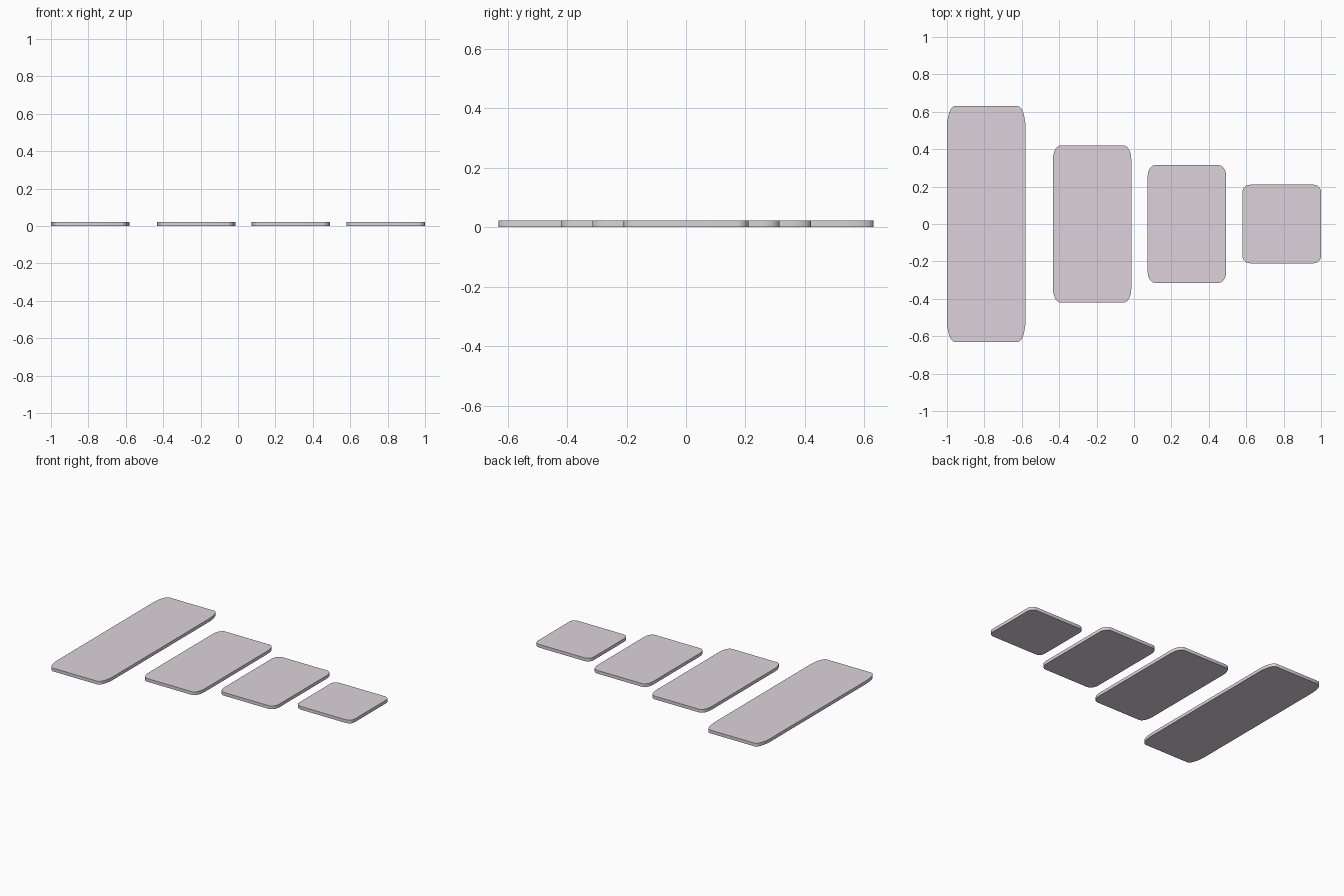
import bpy, bmesh
from math import sin, cos, pi

if "Cube" in bpy.data.objects:
    bpy.data.objects.remove(bpy.data.objects["Cube"])

WIDTH, HEIGHT, RADIUS, STEPS = 0.42, 0.022, 0.04, 6

mat = bpy.data.materials.new("pale_mauve")
mat.diffuse_color = (0.72, 0.65, 0.70, 1)
mat.use_nodes = True
mat.node_tree.nodes["Principled BSDF"].inputs["Base Color"].default_value = mat.diffuse_color


def tile(name, x, ratio):
    """Rounded square slab stretched along y, so its corners stretch too."""
    inner = WIDTH / 2 - RADIUS
    bm = bmesh.new()
    ring = []
    for q, (sx, sy) in enumerate([(1, 1), (-1, 1), (-1, -1), (1, -1)]):
        for i in range(STEPS + 1):
            a = (q + i / STEPS) * pi / 2
            px = sx * inner + RADIUS * cos(a)
            py = (sy * inner + RADIUS * sin(a)) * ratio
            ring.append(bm.verts.new((px, py, 0)))
    face = bm.faces.new(ring)
    ext = bmesh.ops.extrude_face_region(bm, geom=[face], use_keep_orig=True)
    top = [g for g in ext["geom"] if isinstance(g, bmesh.types.BMVert)]
    bmesh.ops.translate(bm, verts=top, vec=(0, 0, HEIGHT))
    bmesh.ops.recalc_face_normals(bm, faces=bm.faces)
    mesh = bpy.data.meshes.new(name)
    bm.to_mesh(mesh)
    bm.free()
    mesh.materials.append(mat)
    obj = bpy.data.objects.new(name, mesh)
    obj.location.x = x
    bpy.context.collection.objects.link(obj)
    bpy.ops.object.select_all(action='DESELECT')
    obj.select_set(True)
    bpy.context.view_layer.objects.active = obj
    bpy.ops.object.shade_smooth_by_angle(angle=pi / 6)


# Four keys of decreasing length, left to right
for name, x, ratio in [("triple_tile", -0.79, 3), ("double_tile", -0.224, 2),
                       ("one_and_half_tile", 0.283, 1.5), ("single_tile", 0.79, 1)]:
    tile(name, x, ratio)
